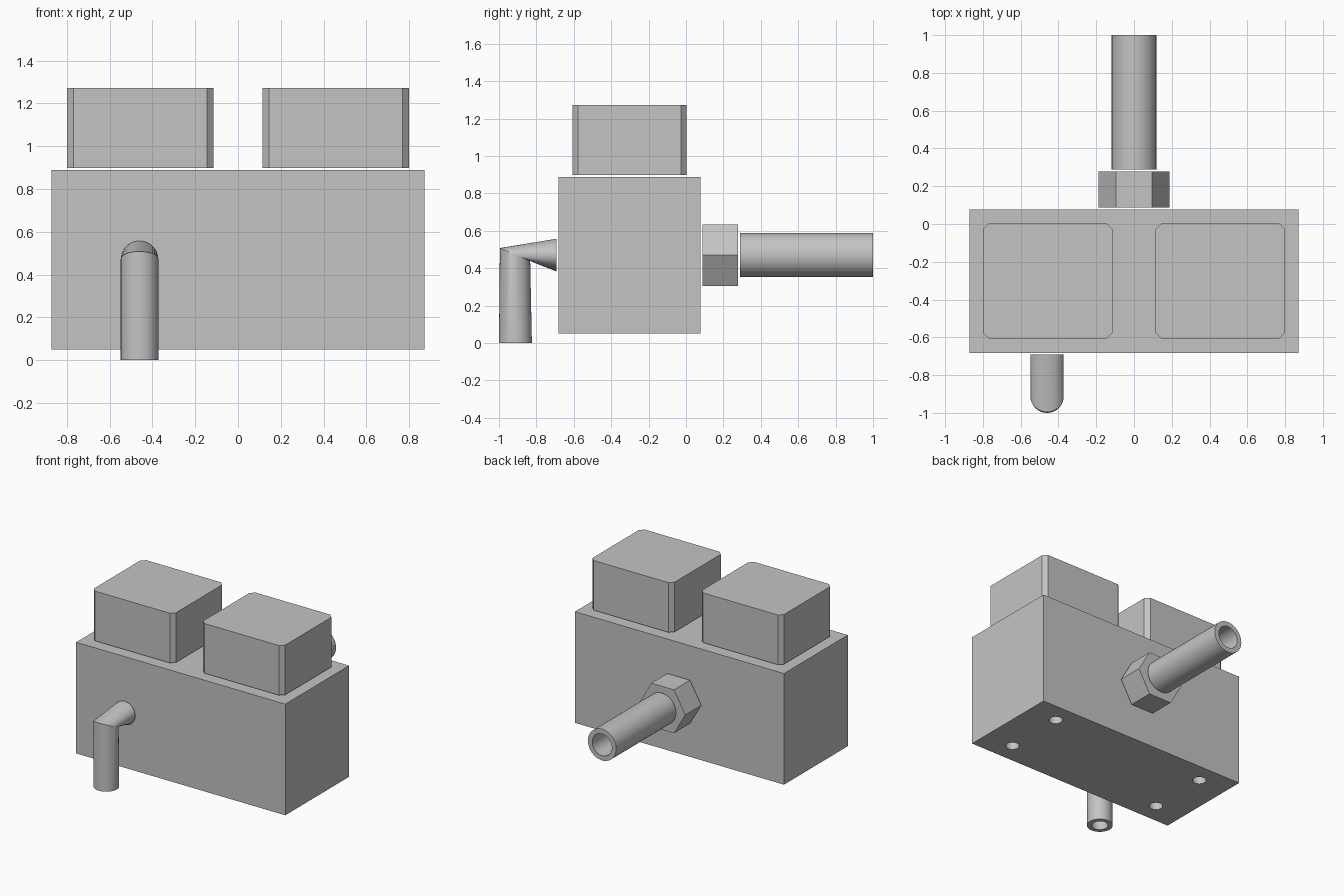
import bpy, bmesh, math
from mathutils import Vector, Matrix

default_cube = bpy.data.objects.get("Cube")
if default_cube:
    bpy.data.objects.remove(default_cube, do_unlink=True)

GREY = (0.55, 0.55, 0.55, 1.0)
metal = bpy.data.materials.new("plain_grey")
metal.use_nodes = True
metal.diffuse_color = GREY
shader = next(n for n in metal.node_tree.nodes if n.type == 'BSDF_PRINCIPLED')
shader.inputs["Base Color"].default_value = GREY


def finish(name, bm, smooth=False):
    bmesh.ops.recalc_face_normals(bm, faces=bm.faces)
    mesh = bpy.data.meshes.new(name)
    bm.to_mesh(mesh)
    bm.free()
    mesh.materials.append(metal)
    obj = bpy.data.objects.new(name, mesh)
    bpy.context.collection.objects.link(obj)
    if smooth:
        bpy.ops.object.select_all(action='DESELECT')
        obj.select_set(True)
        bpy.context.view_layer.objects.active = obj
        bpy.ops.object.shade_smooth_by_angle(angle=math.radians(30))
    return obj


def box(name, low, high, chamfer=0):
    low, high = Vector(low), Vector(high)
    bm = bmesh.new()
    bmesh.ops.create_cube(bm, size=1, matrix=Matrix.Translation((low + high) / 2)
                          @ Matrix.Diagonal((*(high - low), 1)))
    if chamfer:
        upright = [e for e in bm.edges
                   if abs(e.verts[0].co.z - e.verts[1].co.z) > 0.01]
        bmesh.ops.bevel(bm, geom=upright, offset=chamfer, segments=1, affect='EDGES')
    return finish(name, bm)


def cylinder(name, centre, radius, depth, sides, turn=Matrix()):
    bm = bmesh.new()
    bmesh.ops.create_cone(bm, cap_ends=True, segments=sides, radius1=radius,
                          radius2=radius, depth=depth,
                          matrix=Matrix.Translation(centre) @ turn)
    return finish(name, bm)


def hollow_pipe(name, stations, radius, bore, sides=40):
    """Loft an outer wall along the stations, then return along the bore."""
    bm = bmesh.new()
    loop = [(s, 1) for s in stations] + [(s, bore / radius) for s in reversed(stations)]
    rings = []
    for (centre, up), scale in loop:
        ring = []
        for i in range(sides):
            a = math.tau * i / sides
            offset = Vector((radius * math.cos(a), 0, 0)) + Vector(up) * math.sin(a)
            ring.append(bm.verts.new(Vector(centre) + offset * scale))
        rings.append(ring)
    for k, ring in enumerate(rings):
        following = rings[(k + 1) % len(rings)]
        for i in range(sides):
            j = (i + 1) % sides
            bm.faces.new((ring[i], ring[j], following[j], following[i]))
    return finish(name, bm, smooth=True)


# Main block with four mounting holes in its underside
body = box("body", (-0.872, -0.682, 0.05), (0.872, 0.078, 0.888))
cutters = [cylinder("hole_cutter", (x, y, 0.15), 0.047, 0.5, 32)
           for x in (-0.64, 0.64) for y in (-0.53, -0.07)]
bpy.context.view_layer.objects.active = body
for cutter in cutters:
    cutter.hide_render = True
    hole = body.modifiers.new("mounting_hole", 'BOOLEAN')
    hole.operation = 'DIFFERENCE'
    hole.solver = 'EXACT'
    hole.object = cutter
    bpy.ops.object.modifier_apply(modifier=hole.name)
    bpy.data.objects.remove(cutter, do_unlink=True)
bpy.ops.object.select_all(action='DESELECT')
body.select_set(True)
bpy.ops.object.shade_smooth_by_angle(angle=math.radians(30))

# Two chamfered housings on top
box("right_housing", (-0.798, -0.607, 0.898), (-0.114, 0.003, 1.273), 0.03)
box("left_housing", (0.114, -0.607, 0.898), (0.798, 0.003, 1.273), 0.03)

# Hexagonal nut and straight pipe at the back
nut_turn = Matrix.Rotation(math.pi / 2, 4, 'X') @ Matrix.Rotation(math.pi / 2, 4, 'Z')
nut = cylinder("hex_nut", (0, 0.183, 0.47), 0.189, 0.19, 6, nut_turn)
# Keep two corners of the nut level, pointing sideways
if max(v.co.x for v in nut.data.vertices) < 0.18:
    nut.data.transform(Matrix.Translation((0, 0, 0.47)) @ Matrix.Rotation(math.pi / 6, 4, 'Y')
                       @ Matrix.Translation((0, 0, -0.47)))
hollow_pipe("back_pipe", [((0, 0.288, 0.47), (0, 0, 0.118)),
                          ((0, 1.0, 0.47), (0, 0, 0.118))], 0.118, 0.082)

# Bent spout at the front, pinched at its mitred corner
hollow_pipe("front_spout", [((-0.46, -0.692, 0.47), (0, 0, 0.0875)),
                            ((-0.46, -0.914, 0.473), (0, -0.081, 0.035)),
                            ((-0.46, -0.912, 0), (0, -0.088, 0))], 0.088, 0.056)
